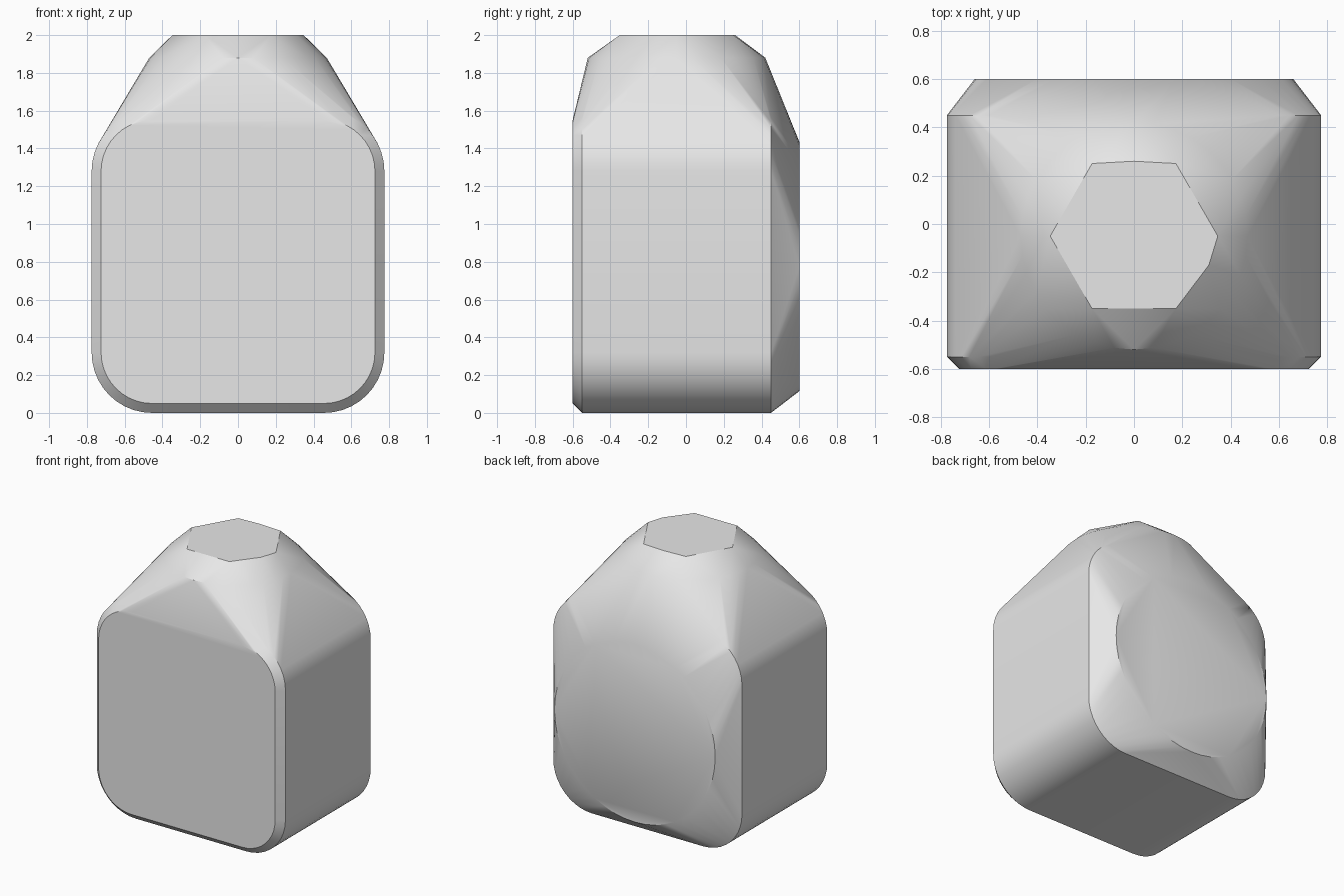
import bpy
import bmesh
from math import sin, cos, pi, radians

cube = bpy.data.objects.get("Cube")
if cube:
    bpy.data.objects.remove(cube, do_unlink=True)


def circle(radius, count, phase=0.0):
    """Points of a regular polygon around the origin."""
    return [(radius * cos(phase + 2 * pi * i / count),
             radius * sin(phase + 2 * pi * i / count)) for i in range(count)]


def rounded_rectangle(half_x, low, high, radius, steps=10):
    """Outline in x and z with round corners."""
    corners = [(half_x - radius, high - radius), (radius - half_x, high - radius),
               (radius - half_x, low + radius), (half_x - radius, low + radius)]
    points = []
    for quarter, (cx, cz) in enumerate(corners):
        for i in range(steps + 1):
            a = (quarter + i / steps) * pi / 2
            points.append((cx + radius * cos(a), cz + radius * sin(a)))
    return points


points = []

# Main block with a bevelled front rim
for y in (-0.55, 0.45):
    points += [(x, y, z) for x, z in rounded_rectangle(0.775, 0.0, 1.6, 0.32)]
points += [(x, -0.6, z) for x, z in rounded_rectangle(0.725, 0.05, 1.55, 0.27)]

# Round pad on the back
points += [(x, 0.6, 0.775 + z) for x, z in circle(0.66, 48)]

# Neck ring and hexagonal top
points += [(x, y - 0.05, 1.88) for x, y in circle(0.47, 36)]
points += [(x, y - 0.05, 2.0) for x, y in circle(0.347, 6)]
points += [(0.0, 0.26, 2.0), (0.31, -0.17, 2.0)]

# Wrap one tight skin around all the outlines
bm = bmesh.new()
for p in points:
    bm.verts.new(p)
bmesh.ops.convex_hull(bm, input=bm.verts[:])
loose = [v for v in bm.verts if not v.link_faces]
bmesh.ops.delete(bm, geom=loose, context='VERTS')
bmesh.ops.remove_doubles(bm, verts=bm.verts[:], dist=0.0005)
bmesh.ops.dissolve_limit(bm, angle_limit=radians(0.3),
                         verts=bm.verts[:], edges=bm.edges[:])
bmesh.ops.recalc_face_normals(bm, faces=bm.faces[:])

mesh = bpy.data.meshes.new("body")
bm.to_mesh(mesh)
bm.free()
body = bpy.data.objects.new("body", mesh)
bpy.context.collection.objects.link(body)

# Plain grey finish
grey = bpy.data.materials.new("light grey")
grey.use_nodes = True
colour = (0.8, 0.8, 0.8, 1.0)
grey.diffuse_color = colour
grey.node_tree.nodes["Principled BSDF"].inputs["Base Color"].default_value = colour
mesh.materials.append(grey)

# Smooth shading with crisp edges
bpy.ops.object.select_all(action='DESELECT')
body.select_set(True)
bpy.context.view_layer.objects.active = body
bpy.ops.object.shade_smooth_by_angle(angle=radians(30))
